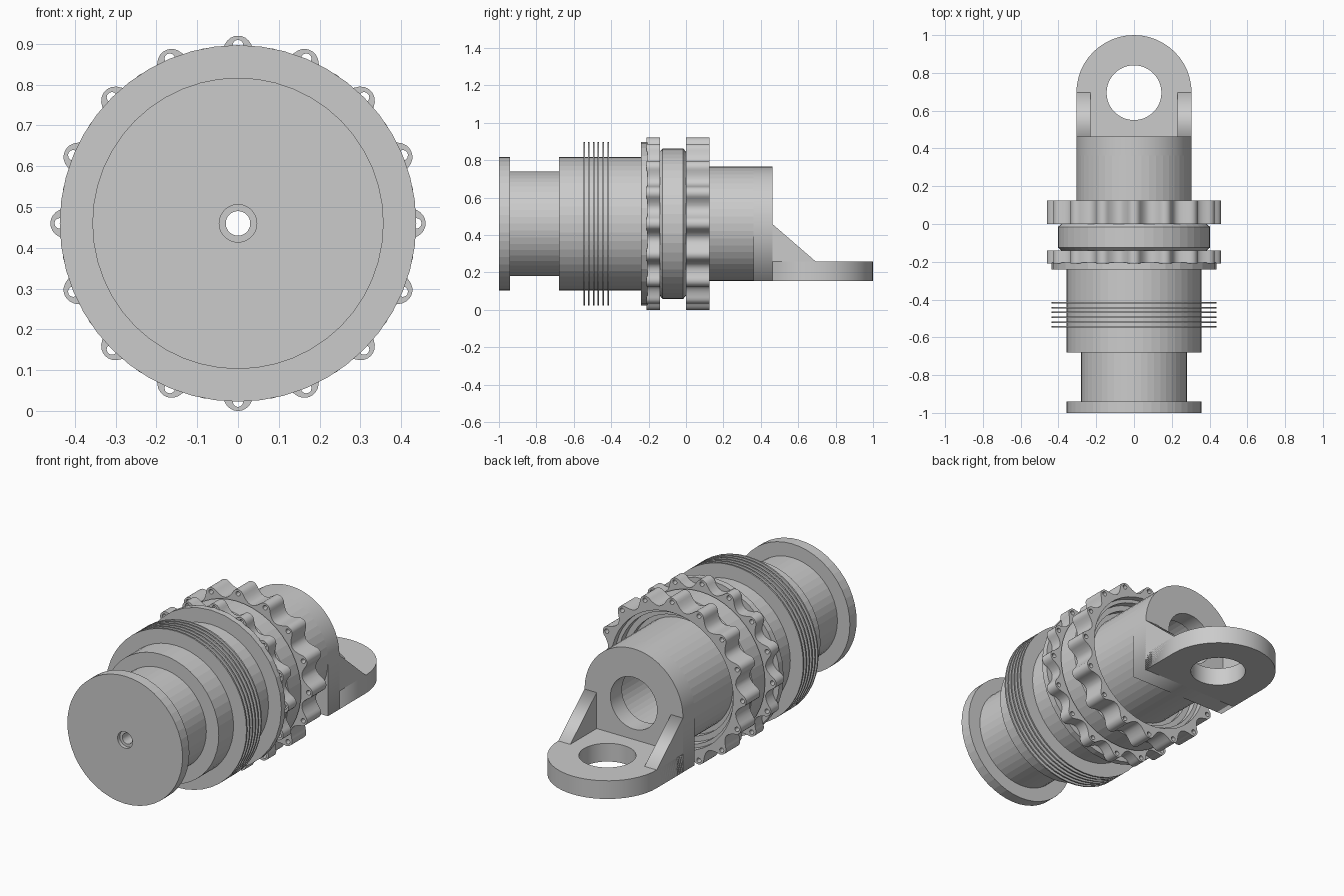
import bpy, bmesh
from math import sin, cos, pi, sqrt
from mathutils import Matrix, Vector

if "Cube" in bpy.data.objects:
    bpy.data.objects.remove(bpy.data.objects["Cube"])

ZC = 0.46      # height of the main axis
W = 0.305      # half width of the rear housing and lug


def finish(name, bm):
    bmesh.ops.remove_doubles(bm, verts=bm.verts, dist=1e-5)
    bmesh.ops.recalc_face_normals(bm, faces=bm.faces)
    me = bpy.data.meshes.new(name)
    bm.to_mesh(me)
    bm.free()
    ob = bpy.data.objects.new(name, me)
    bpy.context.collection.objects.link(ob)
    return ob


def lathe(name, profile, n=48):
    """Revolve a closed (radius, y) profile around the main axis."""
    bm = bmesh.new()
    rings = []
    for i in range(n):
        a = 2 * pi * i / n
        rings.append([bm.verts.new((r * cos(a), y, ZC + r * sin(a))) for r, y in profile])
    m = len(profile)
    for i in range(n):
        p, q = rings[i], rings[(i + 1) % n]
        for j in range(m):
            k = (j + 1) % m
            bm.faces.new((p[j], p[k], q[k], q[j]))
    return finish(name, bm)


def circle(r, cx=0, cy=0, n=48):
    return [(cx + r * cos(2 * pi * i / n), cy + r * sin(2 * pi * i / n)) for i in range(n)]


def extrude(name, loops, lo, hi, axis):
    """Extrude a flat outline with holes between lo and hi along an axis."""
    cu = bpy.data.curves.new(name, 'CURVE')
    cu.dimensions = '2D'
    cu.fill_mode = 'BOTH'
    cu.extrude = (hi - lo) / 2
    for loop in loops:
        sp = cu.splines.new('POLY')
        sp.points.add(len(loop) - 1)
        for pt, (u, v) in zip(sp.points, loop):
            pt.co = (u, v, 0, 1)
        sp.use_cyclic_u = True
    tmp = bpy.data.objects.new(name + "_outline", cu)
    bpy.context.collection.objects.link(tmp)
    bpy.context.view_layer.update()
    me = bpy.data.meshes.new_from_object(tmp.evaluated_get(bpy.context.evaluated_depsgraph_get()))
    bpy.data.objects.remove(tmp)
    bm = bmesh.new()
    bm.from_mesh(me)
    bpy.data.meshes.remove(me)
    mid = (lo + hi) / 2
    for v in bm.verts:
        u, w, d = v.co
        v.co = {'y': (u, mid + d, ZC + w), 'z': (u, w, mid + d), 'x': (mid + d, u, w)}[axis]
    return finish(name, bm)


# Front spool, stepped neck and main barrel
lathe("front_barrel", [(0.03, -0.98), (0.046, -0.98), (0.046, -1), (0.357, -1), (0.357, -0.94),
                       (0.28, -0.94), (0.28, -0.68), (0.357, -0.68), (0.357, -0.22),
                       (0.2, -0.22), (0.2, -0.6), (0.03, -0.6)])

# Thin cooling fins
for i in range(6):
    y = -0.545 + i * 0.0256
    lathe(f"fin_{i + 1}", [(0.35, y - 0.004), (0.437, y - 0.004), (0.437, y + 0.004), (0.35, y + 0.004)])

# Collar flange
lathe("collar_flange", [(0.2, -0.24), (0.437, -0.24), (0.437, -0.205), (0.2, -0.205)], 32)

# Middle band with chamfered ends and the stepped recess behind it
lathe("middle_band", [(0.2, -0.21), (0.385, -0.21), (0.385, -0.14), (0.402, -0.125), (0.402, -0.015),
                      (0.385, 0), (0.385, 0.09), (0.36, 0.09), (0.36, 0.05), (0.33, 0.05),
                      (0.33, 0.02), (0.2, 0.02)])

# Rear cylinder
lathe("rear_cylinder", [(0.2, 0), (W, 0), (W, 0.362), (0.2, 0.362)])


# Scalloped rings with sixteen rounded lobes
def lobe_radius(t):
    t = abs(t)
    if t < 0.075:
        return 0.425 * cos(t) + sqrt(0.035 ** 2 - (0.425 * sin(t)) ** 2)
    s = (t - 0.075) / (pi / 16 - 0.075)
    return 0.403 + 0.036 * (1 - s) ** 2


outline = []
for i in range(16):
    for t in (-0.15, -0.11, -0.085, -0.075, -0.06, -0.04, -0.02, 0,
              0.02, 0.04, 0.06, 0.075, 0.085, 0.11, 0.15, pi / 16):
        a, r = i * pi / 8 + t, lobe_radius(t)
        outline.append((r * cos(a), r * sin(a)))
holes = [circle(0.013, 0.437 * cos(i * pi / 8), 0.437 * sin(i * pi / 8), 12) for i in range(16)]
extrude("front_scalloped_ring", [outline, circle(0.38)] + holes, -0.21, -0.14, 'y')
extrude("rear_scalloped_ring", [outline, circle(0.38)] + holes, 0, 0.125, 'y')

# Rear housing end: round top, square bottom, central bore
arch = [(W * cos(pi * i / 24), W * sin(pi * i / 24)) for i in range(25)]
extrude("housing_end", [arch + [(-W, -W), (W, -W)], circle(0.145)], 0.36, 0.462, 'y')

# Mounting lug with eye
nose = [(W * cos(pi * i / 24), 0.695 + W * sin(pi * i / 24)) for i in range(25)]
extrude("mounting_lug", [nose + [(-W, 0.46), (W, 0.46)], circle(0.145, 0, 0.695)],
        ZC - W, 0.257, 'z')

# Side gussets
gusset = [(0.46, 0.157), (0.46, ZC), (0.695, 0.257), (0.695, 0.157)]
for side, lo, hi in (("left", -W, -0.23), ("right", 0.23, W)):
    extrude(f"{side}_gusset", [gusset], lo, hi, 'x')
